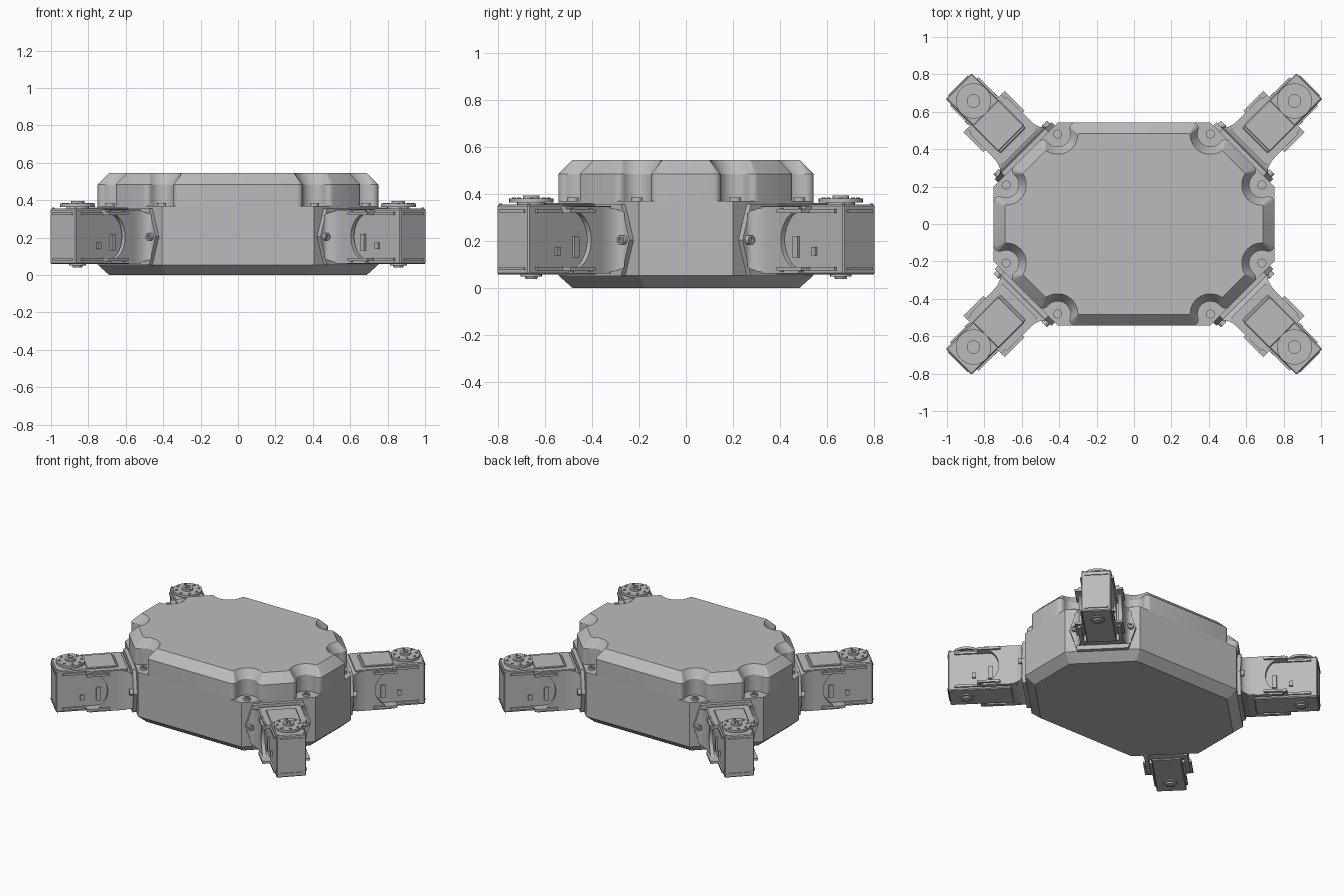
import bpy, bmesh, math
from mathutils import Matrix, Vector

cube = bpy.data.objects.get("Cube")
if cube:
    bpy.data.objects.remove(cube, do_unlink=True)

grey = bpy.data.materials.new("plain grey")
grey.use_nodes = True
grey.diffuse_color = (0.5, 0.5, 0.5, 1)
grey.node_tree.nodes["Principled BSDF"].inputs["Base Color"].default_value = (0.5, 0.5, 0.5, 1)

HX, HY = 0.75, 0.543          # half length and half depth of the hull
DIAG = 0.95                   # x + y on the corner faces
LEDGE, SHOULDER, TOP = 0.37, 0.485, 0.545
SCREWS = [Vector((0.408, 0.481)), Vector((0.684, 0.209))]
MID = 0.205                   # leg mid height


def finish(name, bm, matrix=None, angle=35):
    bmesh.ops.recalc_face_normals(bm, faces=bm.faces)
    mesh = bpy.data.meshes.new(name)
    bm.to_mesh(mesh)
    bm.free()
    mesh.materials.append(grey)
    mesh.shade_smooth()
    mesh.set_sharp_from_angle(angle=math.radians(angle))
    ob = bpy.data.objects.new(name, mesh)
    if matrix:
        ob.matrix_world = matrix
    bpy.context.collection.objects.link(ob)


def loft(bm, loops):
    rings = [[bm.verts.new(p) for p in loop] for loop in loops]
    n = len(rings[0])
    for a, b in zip(rings, rings[1:]):
        for i in range(n):
            j = (i + 1) % n
            bm.faces.new((a[i], a[j], b[j], b[i]))
    bm.faces.new(rings[0][::-1])
    bm.faces.new(rings[-1])
    return [v for loop in rings for v in loop]


def box(bm, x0, x1, y0, y1, z0, z1, bevel=0.0):
    m = Matrix.Translation(((x0 + x1) / 2, (y0 + y1) / 2, (z0 + z1) / 2))
    m = m @ Matrix.Diagonal((x1 - x0, y1 - y0, z1 - z0, 1))
    verts = bmesh.ops.create_cube(bm, size=1, matrix=m)["verts"]
    if bevel:
        edges = list({e for v in verts for e in v.link_edges})
        bmesh.ops.bevel(bm, geom=edges, offset=bevel, segments=1, affect='EDGES')


def disc(bm, x, y, z0, z1, r, sides=24, r2=None):
    bmesh.ops.create_cone(bm, cap_ends=True, segments=sides, radius1=r,
                          radius2=r if r2 is None else r2, depth=z1 - z0,
                          matrix=Matrix.Translation((x, y, (z0 + z1) / 2)))


def ring(bm, x, y, z0, z1, r_out, r_in, sides=24):
    # socket head with a sunk centre
    steps = [(r_out, z0), (r_out, z1), (r_in, z1), (r_in, (z0 + z1) / 2)]
    return loft(bm, [[(x + r * math.cos(2 * math.pi * i / sides),
                       y + r * math.sin(2 * math.pi * i / sides), z)
                      for i in range(sides)] for r, z in steps])


def four_way(quarter):
    # mirror a clockwise quarter outline into a closed outline
    def flip(sx, sy):
        return [(sx * x, sy * y) for x, y in quarter]
    return flip(1, 1) + flip(1, -1)[::-1] + flip(-1, -1) + flip(-1, 1)[::-1]


# hull with a chamfered belly
def octagon(d):
    s = d * math.tan(math.pi / 8)
    return four_way([(DIAG - HY - s, HY - d), (HX - d, DIAG - HX - s)])


bm = bmesh.new()
loft(bm, [[(x, y, z) for x, y in octagon(d)]
          for d, z in ((0.062, 0), (0, 0.055), (0, LEDGE))])
finish("hull", bm, angle=20)


# lid with scalloped screw pockets
def arc(c, r, a, b, turn, n):
    start, end = math.atan2(a.y, a.x), math.atan2(b.y, b.x)
    sweep = ((end - start) * turn) % (2 * math.pi) * turn
    return [(c.x + r * math.cos(start + sweep * i / n),
             c.y + r * math.sin(start + sweep * i / n)) for i in range(n + 1)]


def pocket(s, faces, r, fillet, d):
    centres = []
    for (n, dist), side in zip(faces, (-1, 1)):
        h = dist - d - n.dot(s) - fillet
        run = math.sqrt((r + fillet) ** 2 - h * h)
        centres.append(s + n * h + Vector((n.y, -n.x)) * run * side)
    a, b = centres
    return (arc(a, fillet, faces[0][0], s - a, -1, 5)
            + arc(s, r, a - s, b - s, 1, 16)[1:-1]
            + arc(b, fillet, s - b, faces[1][0], -1, 5))


def lid_outline(d, r, fillet):
    q = math.sqrt(0.5)
    back, corner, side = (Vector((0, 1)), HY), (Vector((q, q)), DIAG * q), (Vector((1, 0)), HX)
    return four_way(pocket(SCREWS[0], (back, corner), r, fillet, d)
                    + pocket(SCREWS[1], (corner, side), r, fillet, d))


bm = bmesh.new()
low, high = lid_outline(0, 0.068, 0.03), lid_outline(0.06, 0.108, 0.006)
loft(bm, [[(x, y, LEDGE) for x, y in low], [(x, y, SHOULDER) for x, y in low],
          [(x, y, TOP) for x, y in high]])
finish("lid", bm, angle=28)

# lid screws
bm = bmesh.new()
for sx in (-1, 1):
    for sy in (-1, 1):
        for s in SCREWS:
            ring(bm, s.x * sx, s.y * sy, LEDGE, LEDGE + 0.015, 0.024, 0.012, 16)
finish("lid_screws", bm)


# leg parts: local x runs outward, local y across, z up
def bracket():
    bm = bmesh.new()
    # six-sided flange
    w, e, h = 0.215, 0.165, 0.152
    hexagon = [(w, MID), (e, MID + h), (-e, MID + h), (-w, MID), (-e, MID - h), (e, MID - h)]
    loft(bm, [[(x, y, z) for y, z in hexagon] for x in (-0.01, 0.025)])
    # flared neck
    neck = []
    for i in range(9):
        t = i / 8 * math.pi / 2
        x, y = 0.025 + 0.085 * (1 - math.cos(t)), 0.185 - 0.045 * math.sin(t)
        z = 0.115 + 0.025 * math.sin(t)
        neck.append([(x, y, MID + z), (x, y, MID - z), (x, -y, MID - z), (x, -y, MID + z)])
    loft(bm, neck)
    # cheeks with a round cutout
    r, half = 0.125, 0.142
    side = [(0.29, MID - half), (0.06, MID - half), (0.06, MID + half), (0.29, MID + half)]
    side += [(0.29 - 0.11 * math.cos(t), MID + r * math.sin(t))
             for t in [math.pi / 2 - math.pi * i / 20 for i in range(21)]]
    for y in (-0.14, 0.115):
        loft(bm, [[(x, yy, z) for x, z in side] for yy in (y, y + 0.025)])
    return bm


def flange_screws():
    bm = bmesh.new()
    for y in (-0.182, 0.182):
        verts = ring(bm, 0, 0, 0, 0.025, 0.02, 0.011, 16)
        bmesh.ops.transform(bm, verts=verts, matrix=Matrix.Translation((0.022, y, MID))
                            @ Matrix.Rotation(math.pi / 2, 4, 'Y'))
    return bm


def motor():
    bm = bmesh.new()
    box(bm, 0.1, 0.512, -0.097, 0.097, 0.058, 0.355, 0.006)
    box(bm, 0.115, 0.31, -0.098, 0.098, 0.35, 0.362, 0.004)
    # mounting tabs
    for z in (0.075, 0.32):
        box(bm, 0.17, 0.32, -0.156, 0.156, z, z + 0.016)
        box(bm, 0.32, 0.47, -0.108, 0.108, z, z + 0.016)
        box(bm, 0.5, 0.518, -0.075, 0.075, z + 0.002, z + 0.014)
    # deck plate across the cheeks
    box(bm, 0.05, 0.32, -0.13, 0.13, 0.336, 0.35)
    # cable sockets on each side
    for y in (-0.102, 0.102):
        box(bm, 0.33, 0.355, y - 0.008, y + 0.008, 0.14, 0.175)
        box(bm, 0.22, 0.25, y - 0.008, y + 0.008, 0.13, 0.22)
    return bm


def tab_rivets():
    bm = bmesh.new()
    for y in (-0.145, 0.145):
        for x in (0.19, 0.3):
            disc(bm, x, y, 0.333, 0.34, 0.009, 10)
            disc(bm, x, y, 0.07, 0.077, 0.009, 10)
    for y in (-0.085, 0.085):
        disc(bm, 0.5, y, 0.353, 0.36, 0.007, 10)
    return bm


def horn():
    bm = bmesh.new()
    c = 0.4
    disc(bm, c, 0, 0.35, 0.367, 0.06)
    disc(bm, c, 0, 0.365, 0.382, 0.094, 32)
    ring(bm, c, 0, 0.38, 0.395, 0.036, 0.018)
    disc(bm, c, 0, 0.386, 0.392, 0.009, 12)
    for i in range(8):
        a = i * math.pi / 4
        ring(bm, c + 0.073 * math.cos(a), 0.073 * math.sin(a), 0.38, 0.386, 0.009, 0.005, 10)
    # lower pivot
    disc(bm, c, 0, 0.05, 0.06, 0.045)
    disc(bm, c, 0, 0.04, 0.055, 0.024, 24, 0.03)
    return bm


PARTS = {"bracket": bracket, "flange_screws": flange_screws, "motor": motor,
         "tab_rivets": tab_rivets, "horn": horn}
for end, sy in (("front", -1), ("back", 1)):
    for hand, sx in (("left", 1), ("right", -1)):
        place = Matrix.Translation((0.575 * sx, 0.375 * sy, 0)) @ Matrix.Rotation(
            math.atan2(sy, sx), 4, 'Z')
        for part, build in PARTS.items():
            finish(f"{end}_{hand}_{part}", build(), place)
